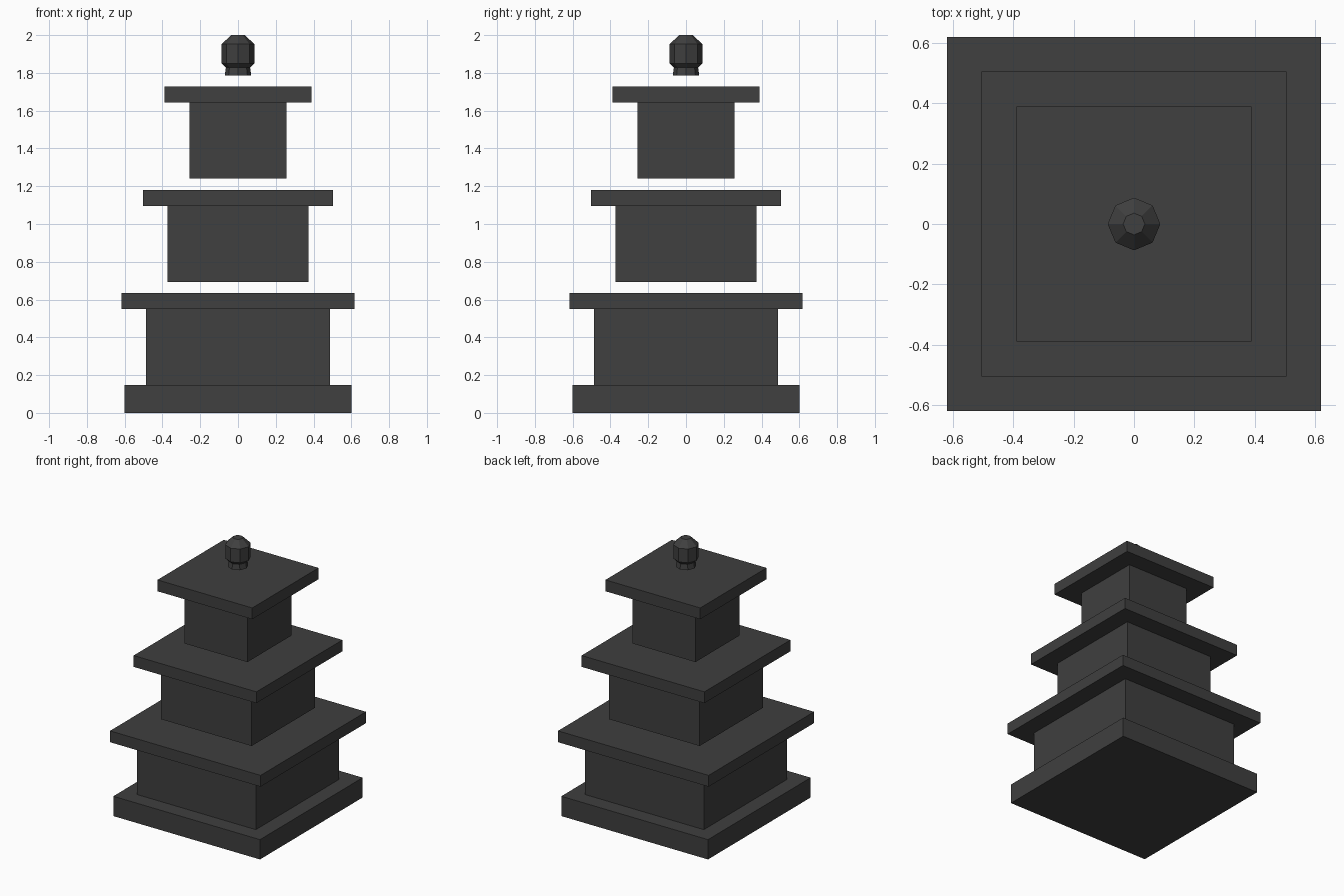
import bpy
import bmesh
from math import cos, sin, pi

cube = bpy.data.objects.get("Cube")
if cube:
    bpy.data.objects.remove(cube, do_unlink=True)

# Single dark stone colour
stone = bpy.data.materials.new("dark_grey_stone")
stone.use_nodes = True
stone.diffuse_color = (0.05, 0.05, 0.05, 1)
stone.node_tree.nodes["Principled BSDF"].inputs["Base Color"].default_value = stone.diffuse_color


def add_object(name, bm):
    mesh = bpy.data.meshes.new(name)
    bmesh.ops.recalc_face_normals(bm, faces=bm.faces)
    bm.to_mesh(mesh)
    bm.free()
    mesh.materials.append(stone)
    obj = bpy.data.objects.new(name, mesh)
    bpy.context.collection.objects.link(obj)


def slab(name, half, bottom, top):
    """Square block between two heights."""
    bm = bmesh.new()
    bmesh.ops.create_cube(bm, size=1)
    for v in bm.verts:
        v.co.x *= 2 * half
        v.co.y *= 2 * half
        v.co.z = top if v.co.z > 0 else bottom
    add_object(name, bm)


def lathe(name, profile, sides):
    """Faceted solid from (radius, height) rings, capped at both ends."""
    bm = bmesh.new()
    rings = [[bm.verts.new((r * cos(2 * pi * i / sides), r * sin(2 * pi * i / sides), z))
              for i in range(sides)] for r, z in profile]
    for low, high in zip(rings, rings[1:]):
        for i in range(sides):
            j = (i + 1) % sides
            bm.faces.new((low[i], low[j], high[j], high[i]))
    bm.faces.new(rings[0])
    bm.faces.new(rings[-1])
    add_object(name, bm)


# Plinth
slab("base_plinth", 0.602, 0, 0.147)

# Three tiers, each a body under a wider roof slab, with open gaps between
tiers = [("lower", 0.488, 0.618, 0.147),
         ("middle", 0.373, 0.504, 0.693),
         ("upper", 0.258, 0.389, 1.241)]
for tier, body, roof, z in tiers:
    slab(tier + "_body", body, z, z + 0.403)
    slab(tier + "_roof", roof, z + 0.403, z + 0.487)

# Finial floating above the top roof
lathe("finial", [(0.07, 1.787), (0.064, 1.828), (0.087, 1.85),
                 (0.087, 1.952), (0.036, 2.0)], 8)
